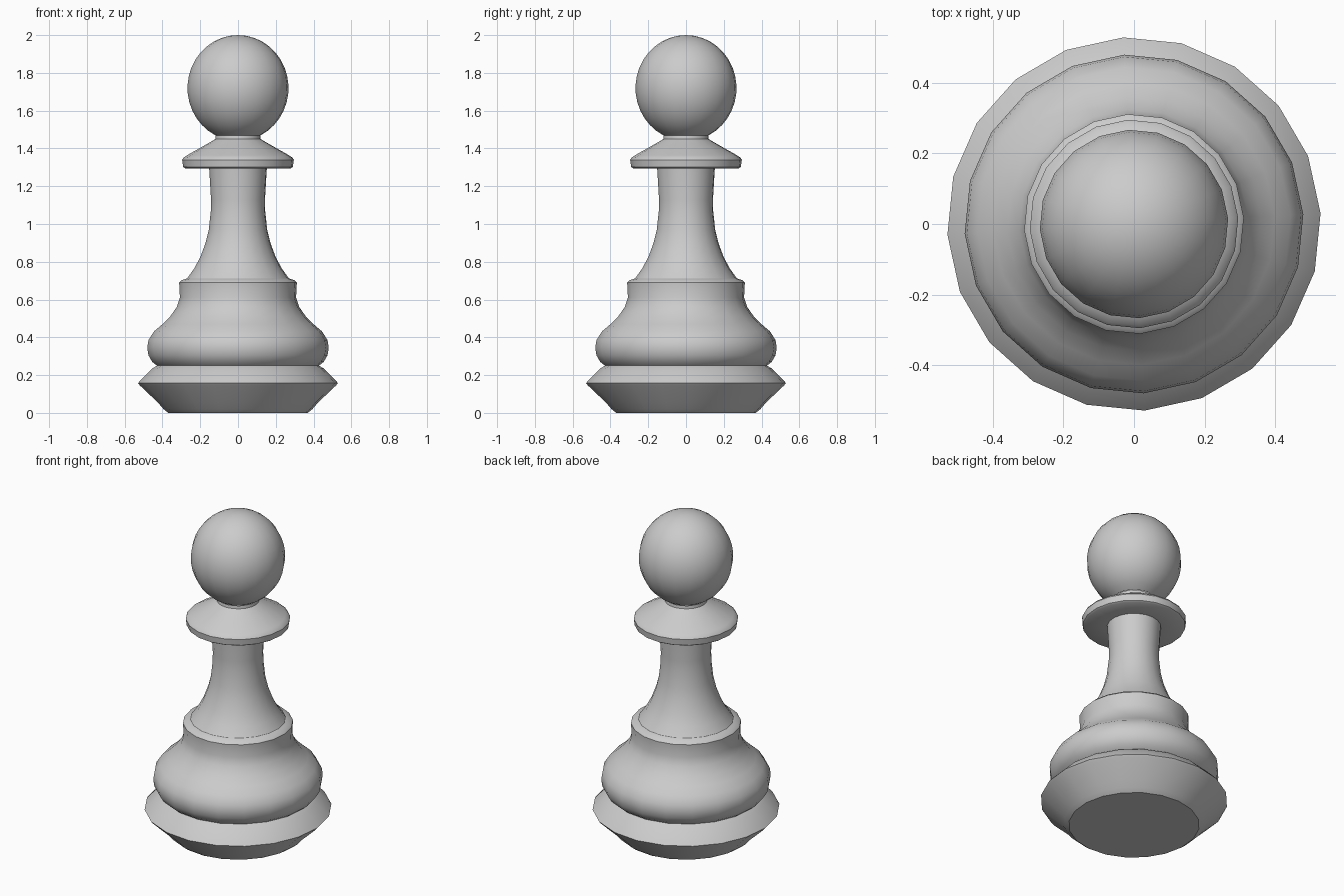
import bpy, bmesh
from math import sin, cos, pi, radians

if "Cube" in bpy.data.objects:
    bpy.data.objects.remove(bpy.data.objects["Cube"])

SIDES = 20
PHASE = radians(3.3)


def lathe(name, profile, angle=35):
    """Turn a (radius, height) profile, bottom to top; radius 0 makes a pole."""
    bm = bmesh.new()
    rings = []
    for r, z in profile:
        n = SIDES if r > 0 else 1
        rings.append([bm.verts.new((r * cos(PHASE + 2 * pi * i / SIDES),
                                    r * sin(PHASE + 2 * pi * i / SIDES), z))
                      for i in range(n)])
    for a, b in zip(rings, rings[1:]):
        for i in range(SIDES):
            j = (i + 1) % SIDES
            if len(a) == 1:
                bm.faces.new((a[0], b[j], b[i]))
            elif len(b) == 1:
                bm.faces.new((a[i], a[j], b[0]))
            else:
                bm.faces.new((a[i], a[j], b[j], b[i]))
    mesh = bpy.data.meshes.new(name)
    bm.to_mesh(mesh)
    bm.free()
    obj = bpy.data.objects.new(name, mesh)
    bpy.context.collection.objects.link(obj)
    bpy.ops.object.select_all(action='DESELECT')
    obj.select_set(True)
    bpy.context.view_layer.objects.active = obj
    bpy.ops.object.shade_smooth_by_angle(angle=radians(angle))
    return obj


# Flared foot with a flat underside
lathe("base", [(0, 0), (0.37, 0), (0.395, 0.02), (0.425, 0.055), (0.52, 0.145),
               (0.53, 0.158), (0.515, 0.175), (0.455, 0.235), (0.43, 0.25)])

# Rounded lower body and its upper band
lathe("body", [(0.43, 0.25), (0.455, 0.27), (0.475, 0.305), (0.481, 0.345),
               (0.475, 0.385), (0.445, 0.432), (0.40, 0.47), (0.36, 0.51),
               (0.325, 0.56), (0.308, 0.61), (0.312, 0.69), (0.30, 0.702),
               (0.27, 0.712)])

# Tapered stem
lathe("stem", [(0.27, 0.712), (0.232, 0.765), (0.20, 0.825), (0.172, 0.90),
               (0.155, 0.97), (0.144, 1.07), (0.143, 1.13), (0.153, 1.295)])

# Collar disc with sloped top
lathe("collar", [(0.153, 1.295), (0.28, 1.295), (0.291, 1.302), (0.296, 1.34),
                 (0.288, 1.352), (0.27, 1.364), (0.18, 1.415), (0.14, 1.438),
                 (0.12, 1.45), (0.118, 1.468)])

# Slightly tall ball on top
N = 16
START = radians(-63.5)
ball = []
for k in range(N):
    a = START + (pi / 2 - START) * k / N
    ball.append((0.268 * cos(a), 1.72 + 0.28 * sin(a)))
lathe("head", ball + [(0, 2.0)])
